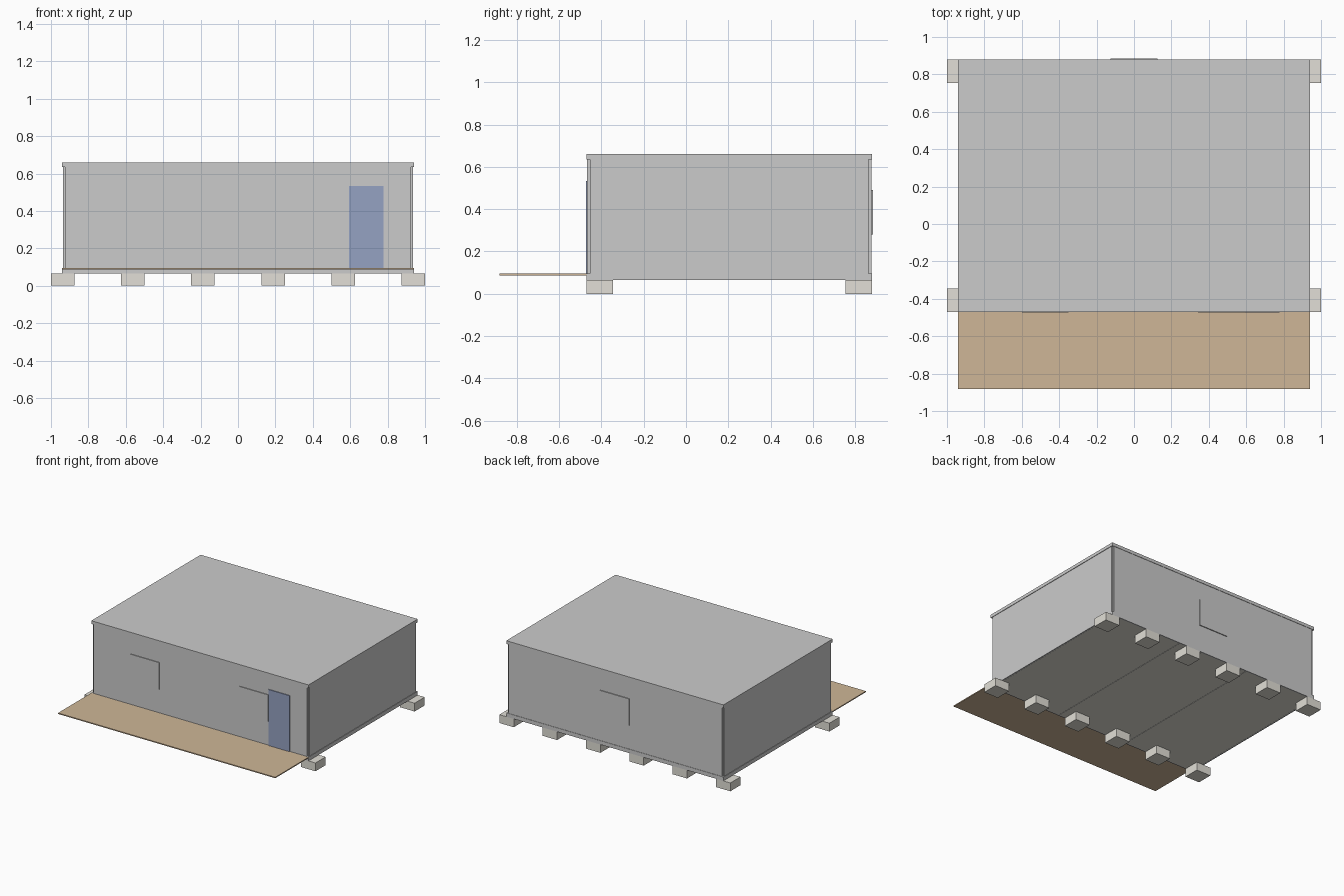
import bpy

if "Cube" in bpy.data.objects:
    bpy.data.objects.remove(bpy.data.objects["Cube"])

def material(name, rgb):
    m = bpy.data.materials.new(name)
    m.diffuse_color = (*rgb, 1)
    m.use_nodes = True
    m.node_tree.nodes["Principled BSDF"].inputs["Base Color"].default_value = m.diffuse_color
    return m

CONCRETE = material("concrete", (0.76, 0.74, 0.68))
WOOD = material("deck_wood", (0.62, 0.47, 0.31))
BLUE = material("door_blue", (0.30, 0.36, 0.54))

def box(name, x0, x1, y0, y1, z0, z1, mat=None):
    bpy.ops.mesh.primitive_cube_add(size=1, location=((x0+x1)/2, (y0+y1)/2, (z0+z1)/2))
    o = bpy.context.object
    o.name = name
    o.scale = (x1-x0, y1-y0, z1-z0)
    bpy.ops.object.transform_apply(location=False, rotation=False, scale=True)
    if mat:
        o.data.materials.append(mat)
    return o

X, YF, YB = 0.94, -0.471, 0.88      # outer frame limits
Z0, Z1, Z2, Z3 = 0.065, 0.095, 0.635, 0.66

# foundation blocks under the front and back edges
for i in range(6):
    cx = -0.9375 + i * 0.375
    for label, y in (("front", -0.47), ("back", 0.755)):
        box(f"{label}_footing_{i+1}", cx-0.0625, cx+0.0625, y, y+0.125, 0, Z0, CONCRETE)

# three floor modules with fine joints between them
w = 2 * (X - 0.01) / 3
for i in range(3):
    a = -X + 0.01 + i * w
    box(f"floor_module_{i+1}", a+0.001, a+w-0.001, YF+0.01, YB-0.01, Z0, Z1-0.005, CONCRETE)

# perimeter base rails and corner posts
for name, y in (("front", YF), ("back", YB-0.01)):
    box(f"{name}_base_rail", -X, X, y, y+0.01, Z0, Z1)
for name, s in (("left", -1), ("right", 1)):
    xa, xb = sorted((s*X, s*(X-0.01)))
    box(f"{name}_base_rail", xa, xb, YF+0.01, YB-0.01, Z0, Z1)
    xa, xb = sorted((s*(X-0.012), s*(X-0.035)))
    box(f"{name}_front_post", xa, xb, YF+0.012, YF+0.035, Z1, Z2)
    box(f"{name}_back_post", xa, xb, YB-0.035, YB-0.012, Z1, Z2)
    # side wall panel, stopping short of the corners
    xa, xb = sorted((s*(X-0.004), s*(X-0.024)))
    box(f"{name}_wall", xa, xb, YF+0.016, YB-0.016, Z1, Z2)

# front and back wall panels
box("front_wall", -X+0.016, X-0.016, YF+0.003, YF+0.023, Z1, Z2)
box("back_wall", -X+0.016, X-0.016, YB-0.023, YB-0.003, Z1, Z2)

# roof slab
box("roof", -X, X, YF, YB, Z2, Z3)

# thin windows and door
for name, x in (("left", -0.6), ("right", 0.343)):
    box(f"front_{name}_window", x, x+0.25, YF-0.003, YF+0.003, 0.28, 0.49)
box("back_window", -0.126, 0.126, YB-0.003, YB+0.004, 0.28, 0.49)
box("door", 0.594, 0.779, YF-0.003, YF+0.003, Z1, 0.533, BLUE)

# front deck
box("deck", -X, X, -0.882, YF, 0.087, 0.095, WOOD)
